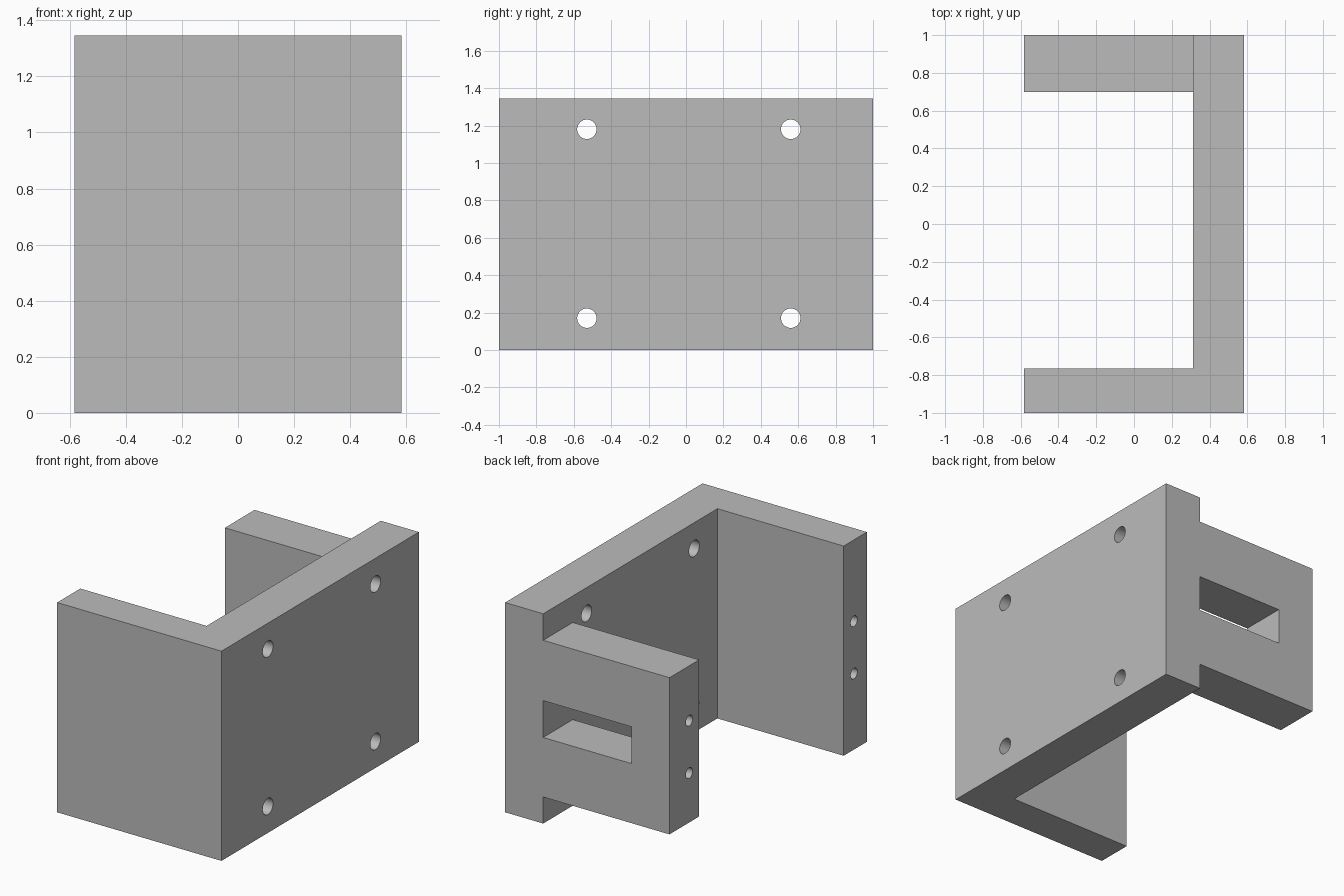
import bpy
import bmesh
import math
from mathutils import Matrix, Vector

if "Cube" in bpy.data.objects:
    bpy.data.objects.remove(bpy.data.objects["Cube"], do_unlink=True)

grey = bpy.data.materials.new("plain grey")
grey.use_nodes = True
colour = (0.5, 0.5, 0.5, 1)
grey.diffuse_color = colour
grey.node_tree.nodes["Principled BSDF"].inputs["Base Color"].default_value = colour

HEIGHT = 1.345
OUT, INNER = 0.583, 0.313


def make_object(name, bm):
    bmesh.ops.recalc_face_normals(bm, faces=bm.faces)
    mesh = bpy.data.meshes.new(name)
    bm.to_mesh(mesh)
    bm.free()
    mesh.materials.append(grey)
    obj = bpy.data.objects.new(name, mesh)
    bpy.context.collection.objects.link(obj)
    return obj


def prism(name, outline, z0, z1):
    """Extrude a plan outline from z0 up to z1."""
    bm = bmesh.new()
    face = bm.faces.new([bm.verts.new((x, y, z0)) for x, y in outline])
    top = bmesh.ops.extrude_face_region(bm, geom=[face])["geom"]
    verts = [v for v in top if isinstance(v, bmesh.types.BMVert)]
    bmesh.ops.translate(bm, vec=(0, 0, z1 - z0), verts=verts)
    return make_object(name, bm)


def box(name, x0, x1, y0, y1, z0, z1):
    return prism(name, [(x0, y0), (x1, y0), (x1, y1), (x0, y1)], z0, z1)


def drill(name, centre, radius, length):
    """Cylindrical cutter lying along x."""
    bm = bmesh.new()
    bmesh.ops.create_cone(
        bm, cap_ends=True, segments=32, radius1=radius, radius2=radius, depth=length,
        matrix=Matrix.Translation(Vector(centre)) @ Matrix.Rotation(math.pi / 2, 4, "Y"))
    return make_object(name, bm)


def cut(target, cutter):
    cutter.hide_render = True
    mod = target.modifiers.new("cut", "BOOLEAN")
    mod.operation = "DIFFERENCE"
    mod.solver = "EXACT"
    mod.object = cutter
    bpy.context.view_layer.objects.active = target
    bpy.ops.object.modifier_apply(modifier=mod.name)
    bpy.data.objects.remove(cutter, do_unlink=True)


# Full-height L: side plate and front flange
bracket = prism("side_plate_and_front_flange",
                [(-OUT, -1), (OUT, -1), (OUT, 1), (INNER, 1),
                 (INNER, -0.765), (-OUT, -0.765)], 0, HEIGHT)

# Shorter back flange with a window slot
back_flange = box("back_flange", -OUT, INNER, 0.7, 1, 0.17, 1.175)
cut(back_flange, box("slot_cutter", -0.315, INNER + 0.1, 0.6, 1.1, 0.552, 0.788))

# Mounting holes through the side plate
for y in (-0.53, 0.56):
    for z in (0.17, 1.18):
        cut(bracket, drill("plate_drill", (0.45, y, z), 0.052, 0.5))

# Blind screw holes in the flange ends
for part, y in ((bracket, -0.87), (back_flange, 0.8)):
    for z in (0.487, 0.823):
        cut(part, drill("end_drill", (-OUT, y, z), 0.034, 0.5))

# Smooth bores, sharp edges
for part in (bracket, back_flange):
    bpy.ops.object.select_all(action="DESELECT")
    part.select_set(True)
    bpy.context.view_layer.objects.active = part
    bpy.ops.object.shade_smooth_by_angle(angle=math.radians(30))
